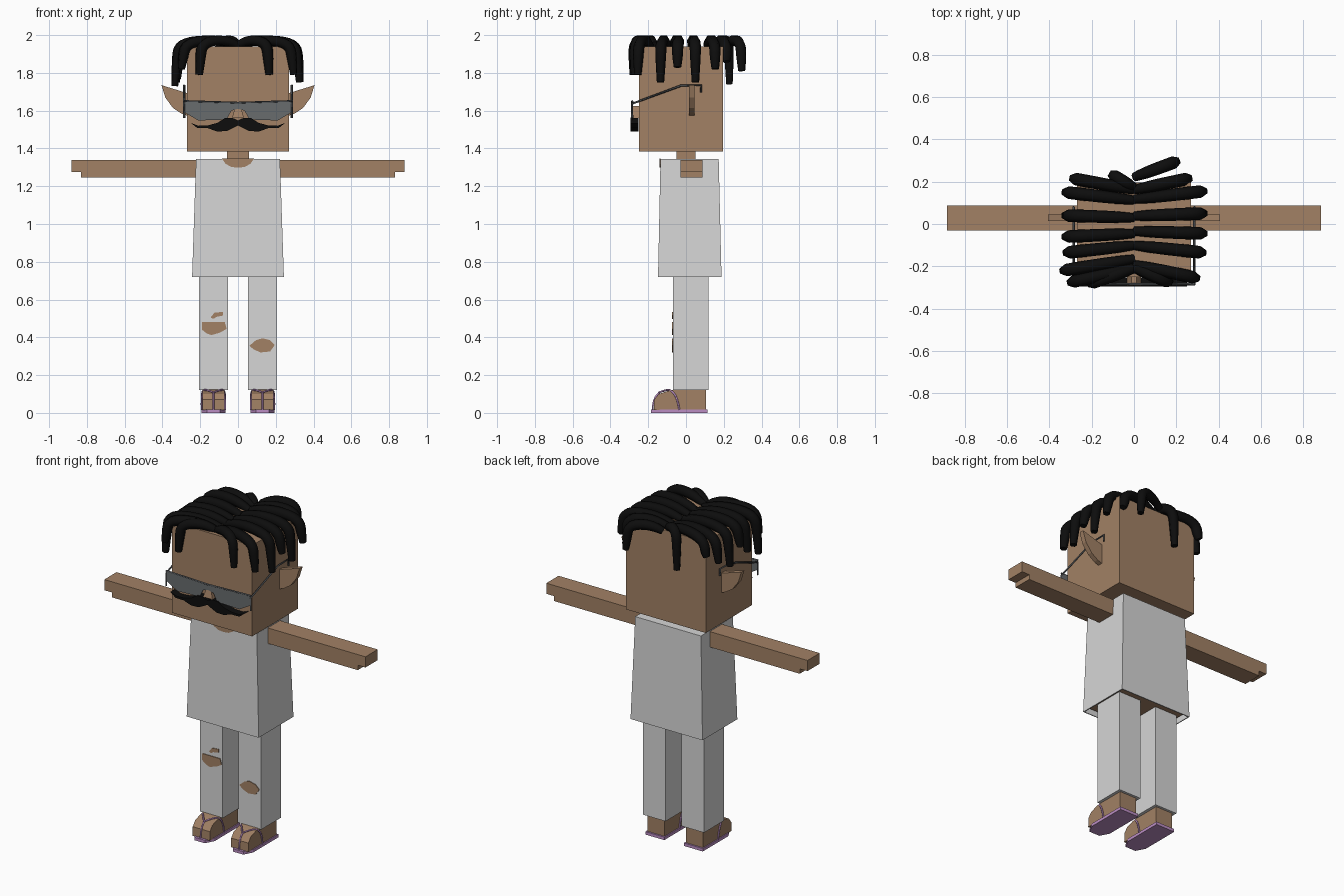
import bpy, bmesh
from mathutils import Vector

cube = bpy.data.objects.get("Cube")
if cube:
    bpy.data.objects.remove(cube, do_unlink=True)


def material(name, r, g, b):
    m = bpy.data.materials.new(name)
    m.use_nodes = True
    m.diffuse_color = (r, g, b, 1)
    m.node_tree.nodes["Principled BSDF"].inputs["Base Color"].default_value = (r, g, b, 1)
    return m


SKIN = material("brown skin", .36, .22, .13)
CLOTH = material("light grey cloth", .67, .67, .67)
BLACK = material("black hair", .004, .004, .004)
LENS = material("grey lens", .14, .15, .155)
FRAME = material("dark grey frame", .06, .065, .07)
PURPLE = material("purple sandal", .5, .27, .55)


def finish(name, bm, mat):
    bmesh.ops.recalc_face_normals(bm, faces=bm.faces)
    mesh = bpy.data.meshes.new(name)
    bm.to_mesh(mesh)
    bm.free()
    mesh.materials.append(mat)
    ob = bpy.data.objects.new(name, mesh)
    bpy.context.collection.objects.link(ob)
    return ob


def box(name, x, y, z, mat, top=None):
    """Box from ranges; top gives other x and y ranges for the upper face."""
    bm = bmesh.new()
    bmesh.ops.create_cube(bm, size=1)
    for v in bm.verts:
        rx, ry = top if top and v.co.z > 0 else (x, y)
        v.co = [r[0] if c < 0 else r[1] for c, r in zip(v.co, (rx, ry, z))]
    return finish(name, bm, mat)


def prism(name, pts, axis, lo, hi, mat):
    """Extrude a 2D outline along an axis (0 = x, 1 = y, 2 = z)."""
    bm = bmesh.new()
    verts = []
    for p in pts:
        co = list(p)
        co.insert(axis, lo)
        verts.append(bm.verts.new(co))
    face = bm.faces.new(verts)
    ext = bmesh.ops.extrude_face_region(bm, geom=[face])
    move = Vector((0, 0, 0))
    move[axis] = hi - lo
    bmesh.ops.translate(bm, vec=move, verts=[g for g in ext["geom"] if isinstance(g, bmesh.types.BMVert)])
    return finish(name, bm, mat)


def tube(name, pts, radius, mat, radii=None, smooth=True, sides=1):
    """Sweep a round section along points and turn it into a mesh."""
    cu = bpy.data.curves.new(name, "CURVE")
    cu.dimensions = "3D"
    cu.bevel_depth, cu.bevel_resolution, cu.use_fill_caps = radius, sides, True
    sp = cu.splines.new("NURBS" if smooth else "POLY")
    sp.points.add(len(pts) - 1)
    for i, p in enumerate(pts):
        sp.points[i].co = (*p, 1)
        sp.points[i].radius = radii[i] if radii else 1
    if smooth:
        sp.order_u, sp.use_endpoint_u, sp.resolution_u = 3, True, 3
    tmp = bpy.data.objects.new(name + "_path", cu)
    bpy.context.collection.objects.link(tmp)
    dg = bpy.context.evaluated_depsgraph_get()
    mesh = bpy.data.meshes.new_from_object(tmp.evaluated_get(dg))
    bpy.data.objects.remove(tmp, do_unlink=True)
    mesh.materials.clear()
    mesh.materials.append(mat)
    ob = bpy.data.objects.new(name, mesh)
    bpy.context.collection.objects.link(ob)
    return ob


def mirrored(half):
    """Close a right-hand outline (top centre to bottom centre) with its mirror."""
    return half + [(-x, z) for x, z in reversed(half) if x > 0]


# Head, neck and torso
box("head", (-.27, .27), (-.25, .195), (1.385, 1.94), SKIN)
box("neck", (-.057, .057), (-.05, .05), (1.3, 1.4), SKIN)
box("torso", (-.225, .225), (-.13, .165), (.745, 1.33), SKIN, ((-.2, .2), (-.12, .155)))

# Shirt, open at the hem
shirt = box("shirt", (-.243, .243), (-.148, .188), (.72, 1.345), CLOTH, ((-.222, .222), (-.135, .173)))
bm = bmesh.new()
bm.from_mesh(shirt.data)
bmesh.ops.delete(bm, geom=[f for f in bm.faces if f.normal.z < -.9], context="FACES")
bm.to_mesh(shirt.data)
bm.free()
wall = shirt.modifiers.new("thickness", "SOLIDIFY")
wall.thickness, wall.offset = .008, -1
prism("neckline", mirrored([(0, 1.346), (.085, 1.346), (.065, 1.318), (.035, 1.302), (0, 1.298)]),
      1, -.141, -.134, SKIN)

for side, s in (("left", 1), ("right", -1)):
    # Arm with a stepped hand
    prism(side + "_arm", [(s * x, z) for x, z in
          ((.2, 1.34), (.882, 1.34), (.882, 1.275), (.83, 1.275), (.83, 1.245), (.2, 1.245))],
          1, -.03, .088, SKIN)

    # Pointed ear
    prism(side + "_ear", [(s * x, z) for x, z in
          ((.26, 1.69), (.405, 1.735), (.385, 1.67), (.345, 1.615), (.3, 1.585), (.26, 1.57))],
          1, .015, .045, SKIN)

    # Trouser leg and foot
    x = s * .13
    box(side + "_trouser_leg", (x - .076, x + .076), (-.07, .12), (.12, .76), CLOTH)
    prism(side + "_foot", [(-.17, .015), (-.168, .07), (-.145, .1), (-.1, .115), (-.06, .125),
                           (.105, .125), (.105, .015)], 0, x - .058, x + .058, SKIN)

    # Sandal sole with clipped toe, and straps
    prism(side + "_sole", [(x - .064, .115), (x + .064, .115), (x + .064, -.13), (x + .035, -.185),
                           (x - .035, -.185), (x - .064, -.13)], 2, 0, .018, PURPLE)
    for name, d in (("outer", 1), ("inner", -1)):
        tube(f"{side}_{name}_strap", [(x + d * .062, -.035, .015), (x + d * .063, -.045, .08),
             (x + d * .058, -.08, .122), (x + d * .03, -.105, .122), (x, -.145, .108)], .005, PURPLE)
    tube(side + "_toe_strap", [(x, -.14, .108), (x, -.175, .085), (x, -.177, .015)], .005, PURPLE)

    # Glasses arm
    tube(side + "_glasses_arm", [(s * .285, -.285, 1.56), (s * .285, -.285, 1.637), (s * .285, -.025, 1.733),
         (s * .285, .08, 1.735), (s * .285, .08, 1.695)], .006, FRAME, smooth=False, sides=0)

# Knee rips in the trousers
rips = {
    "right_knee_rip": [(-.19, .48), (-.07, .48), (-.06, .445), (-.095, .425), (-.14, .412),
                       (-.165, .42), (-.19, .44)],
    "right_small_rip": [(-.145, .505), (-.125, .53), (-.08, .535), (-.08, .515), (-.115, .508), (-.13, .498)],
    "left_knee_rip": [(.06, .355), (.095, .385), (.13, .395), (.17, .385), (.195, .36), (.17, .325),
                      (.12, .32), (.085, .335)],
}
for name, pts in rips.items():
    prism(name, pts, 1, -.074, -.067, SKIN)

# Sunglasses front: one lens plate and a top bar
prism("lenses", mirrored([(0, 1.642), (.285, 1.652), (.282, 1.59), (.21, 1.548), (.06, 1.553),
                          (.035, 1.6), (0, 1.61)]), 1, -.287, -.28, LENS)
tube("glasses_top_bar", [(-.287, -.284, 1.65), (0, -.284, 1.641), (.287, -.284, 1.65)], .006, FRAME,
     smooth=False, sides=0)

# Nose: a small wedge
box("nose", (-.032, .032), (-.293, -.245), (1.562, 1.625), SKIN, ((-.012, .012), (-.28, -.245)))

# Moustache
prism("moustache", mirrored([(0, 1.548), (.03, 1.562), (.07, 1.56), (.11, 1.535), (.16, 1.522), (.21, 1.52),
                             (.25, 1.535), (.215, 1.508), (.16, 1.507), (.11, 1.49), (.06, 1.492),
                             (0, 1.522)]), 1, -.295, -.252, BLACK)

# Hair locks falling from a centre parting, given by their tips
tips = [
    (.33, .155, 1.82), (.33, .05, 1.75), (.33, -.045, 1.83), (.325, -.135, 1.75), (.295, -.255, 1.79),
    (.165, -.275, 1.79), (.2, .295, 1.81), (.26, .215, 1.86),
    (-.325, .15, 1.81), (-.325, .04, 1.75), (-.325, -.06, 1.83), (-.32, -.135, 1.77), (-.335, -.22, 1.73),
    (-.3, -.275, 1.82), (-.205, -.28, 1.79), (-.29, .215, 1.86), (-.1, .23, 1.74),
]
fall = ((0, 1.945), (.25, 1.972), (.68, 1.972), (.93, 1.945), (.97, 1.88))
for i, (tx, ty, tz) in enumerate(tips):
    root = ty * .75
    path = [(tx * f, root + (ty - root) * f, z) for f, z in fall] + [(tx, ty, tz)]
    tube(f"hair_lock_{i + 1}", path, .03, BLACK, radii=(.7, .95, 1, 1, .95, .65))
